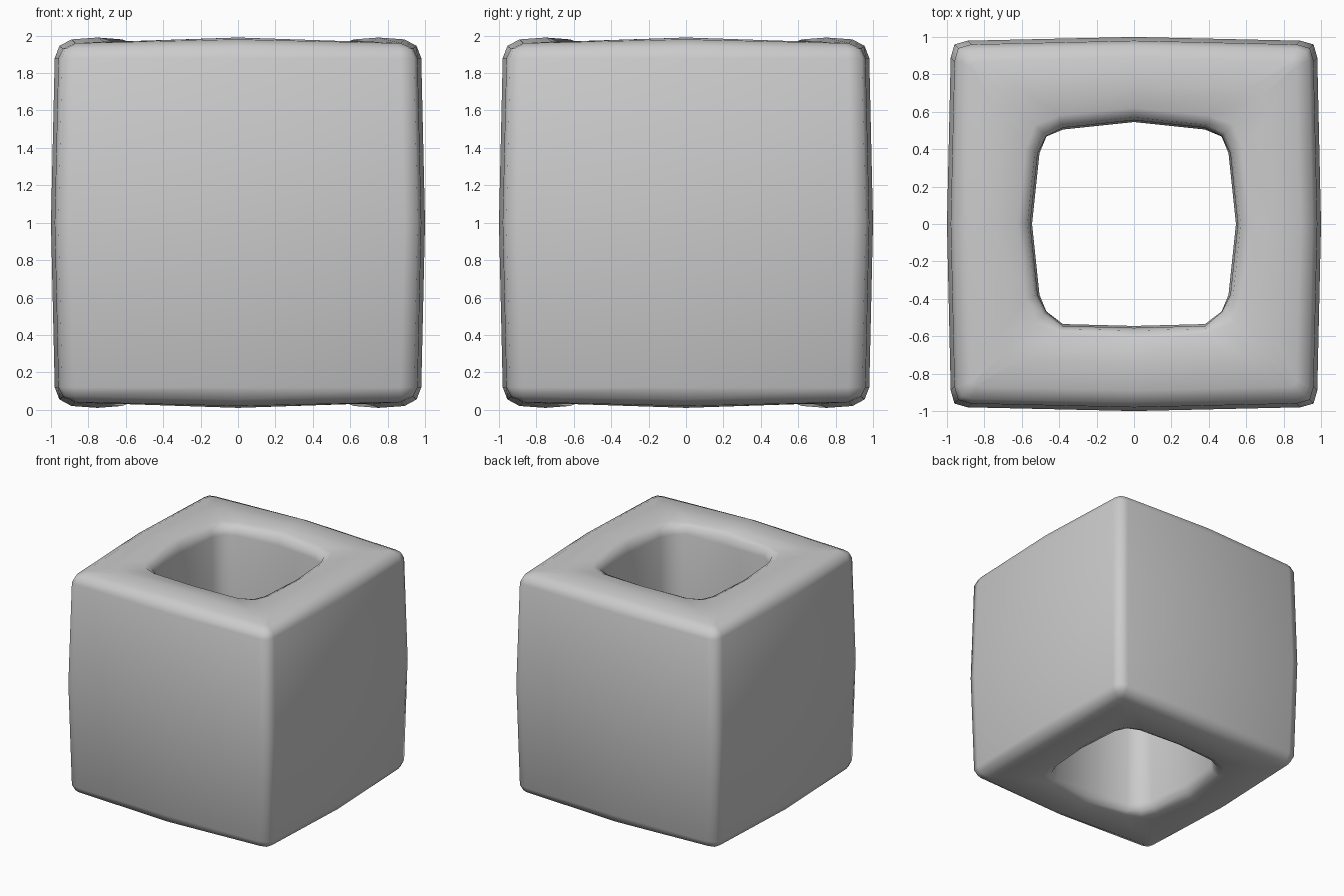
import bpy
import bmesh
from mathutils import Matrix, Vector

old = bpy.data.objects.get("Cube")
if old:
    bpy.data.objects.remove(old, do_unlink=True)

grey = bpy.data.materials.new("plain grey")
grey.use_nodes = True
grey.diffuse_color = (0.6, 0.6, 0.6, 1)
grey.node_tree.nodes["Principled BSDF"].inputs["Base Color"].default_value = (0.6, 0.6, 0.6, 1)

# Section of the tube wall, top half:
# half width, height above centre, corner start, side bulge, corner diagonal, corner droop
SECTION = [
    (1.0, 0.0, 0.89, 0.02, 0.96, 0.0),
    (0.98, 0.88, 0.87, 0.02, 0.94, 0.0),
    (0.955, 0.945, 0.87, 0.02, 0.92, 0.015),
    (0.89, 0.98, 0.84, 0.02, 0.86, 0.02),
    (0.75, 0.99, 0.60, 0.03, 0.68, 0.02),
    (0.62, 0.98, 0.40, 0.04, 0.53, 0.015),
    (0.57, 0.95, 0.385, 0.04, 0.485, 0.01),
    (0.555, 0.88, 0.38, 0.04, 0.47, 0.0),
    (0.545, 0.0, 0.38, 0.04, 0.468, 0.0),
]


def add_ring(bm, row, sign):
    """One closed loop around the tube: four sides with chamfered corners."""
    half, height, start, bulge, diagonal, droop = row
    ring = []
    for side in range(4):
        # The front wall of the hole is flatter than the other three
        sag = 0.01 if side == 0 and half < 0.6 else bulge
        turn = Matrix.Rotation(side * 1.5707963, 3, "Z")
        corner_z = 1 + sign * (height - droop)
        for x, y, z in (
            (-start, sag - half, corner_z),
            (0, -half, 1 + sign * height),
            (start, sag - half, corner_z),
            (diagonal, -diagonal, corner_z),
        ):
            ring.append(bm.verts.new(turn @ Vector((x, y, z))))
    return ring


# Hollow block: outside wall, over the top, down the hole and round underneath
bm = bmesh.new()
rings = [add_ring(bm, row, 1) for row in SECTION]
rings += [add_ring(bm, row, -1) for row in reversed(SECTION[1:-1])]
for i, ring in enumerate(rings):
    after = rings[(i + 1) % len(rings)]
    count = len(ring)
    for j in range(count):
        k = (j + 1) % count
        bm.faces.new((ring[j], ring[k], after[k], after[j])).smooth = True
bmesh.ops.recalc_face_normals(bm, faces=bm.faces)

mesh = bpy.data.meshes.new("hollow_block")
bm.to_mesh(mesh)
bm.free()
mesh.materials.append(grey)
block = bpy.data.objects.new("hollow_block", mesh)
bpy.context.collection.objects.link(block)
